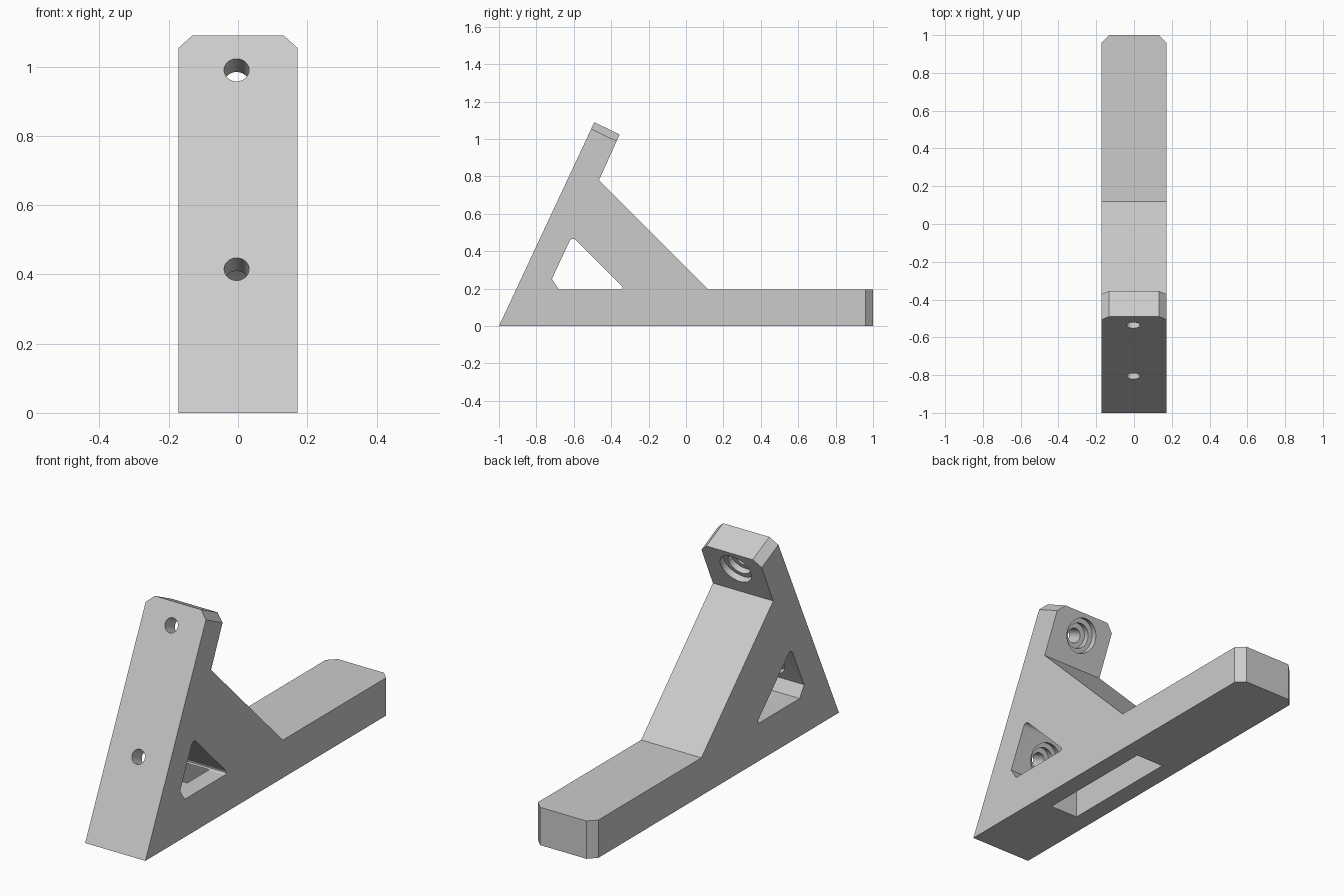
import bpy
import bmesh
import math
from mathutils import Vector

cube = bpy.data.objects.get("Cube")
if cube:
    bpy.data.objects.remove(cube, do_unlink=True)

HALF = 0.172                    # half width of the bracket
LEAN = Vector((0, 0.906, -0.424)).normalized()   # through the leaning arm, front to back
THICK = 0.15

grey = bpy.data.materials.new("plain_grey")
grey.use_nodes = True
grey.diffuse_color = (0.6, 0.6, 0.6, 1)
grey.node_tree.nodes["Principled BSDF"].inputs["Base Color"].default_value = (0.6, 0.6, 0.6, 1)


def make_object(name, bm):
    bmesh.ops.recalc_face_normals(bm, faces=bm.faces[:])
    mesh = bpy.data.meshes.new(name)
    bm.to_mesh(mesh)
    bm.free()
    mesh.materials.append(grey)
    obj = bpy.data.objects.new(name, mesh)
    bpy.context.collection.objects.link(obj)
    return obj


def prism(name, profile, half, is_bevelled, offset, segments):
    """Extrude a (y, z) profile across x, bevelling the chosen edges."""
    bm = bmesh.new()
    face = bm.faces.new([bm.verts.new((-half, y, z)) for y, z in profile])
    grown = bmesh.ops.extrude_face_region(bm, geom=[face])["geom"]
    moved = [v for v in grown if isinstance(v, bmesh.types.BMVert)]
    bmesh.ops.translate(bm, verts=moved, vec=(2 * half, 0, 0))
    bmesh.ops.recalc_face_normals(bm, faces=bm.faces[:])
    edges = [e for e in bm.edges if is_bevelled(e.verts[0].co, e.verts[1].co)]
    if edges:
        bmesh.ops.bevel(bm, geom=edges, offset=offset, segments=segments,
                        profile=0.5, affect='EDGES')
    return make_object(name, bm)


def stepped_bore(name, start, rings, sides=48):
    """Turned cutter: rings are (depth along the axis, radius)."""
    bm = bmesh.new()
    across = Vector((1, 0, 0))
    up = LEAN.cross(across)
    loops = []
    for depth, radius in rings:
        centre = start + LEAN * depth
        loops.append([bm.verts.new(centre + radius * (across * math.cos(a) + up * math.sin(a)))
                      for a in (2 * math.pi * i / sides for i in range(sides))])
    bm.faces.new(loops[0])
    bm.faces.new(loops[-1])
    for low, high in zip(loops, loops[1:]):
        for i in range(sides):
            j = (i + 1) % sides
            bm.faces.new((low[i], low[j], high[j], high[i]))
    return make_object(name, bm)


# Side profile: long foot, leaning arm and the diagonal brace; end corners chamfered
outline = [(-1, 0), (1, 0), (1, 0.195), (0.12, 0.195),
           (-0.465, 0.78), (-0.355, 1.024), (-0.49, 1.09)]


def end_edge(a, b):
    same_side = abs(a.x - b.x) < 1e-4
    return same_side and (min(a.y, b.y) > 0.99 or min(a.z, b.z) > 1.0)


bracket = prism("angled_bracket", outline, HALF, end_edge, 0.04, 1)

# Triangular window with rounded top and rear corners
window = [(-0.68, 0.195), (-0.325, 0.195), (-0.61, 0.48), (-0.717, 0.252)]


def window_corner(a, b):
    runs_across = abs(a.x - b.x) > 0.1
    return runs_across and (a.z > 0.4 or a.y > -0.4)


cutters = [prism("window_cutter", window, HALF + 0.1, window_corner, 0.03, 6)]

# Slot up through the foot, opening into the window
slot = [(-0.525, -0.1), (0.118, -0.1), (0.118, 0.196), (-0.525, 0.196)]
cutters.append(prism("slot_cutter", slot, 0.078, lambda a, b: False, 0, 1))

# Stepped screw holes through the leaning arm
steps = [(-0.05, 0.036), (0.09, 0.036), (0.09, 0.062), (0.12, 0.062),
         (0.12, 0.086), (THICK + 0.012, 0.086)]
for label, height in (("lower", 0.415), ("upper", 0.99)):
    start = Vector((-0.004, -1 + height * 0.468, height))
    cutters.append(stepped_bore(label + "_screw_hole_cutter", start, steps))

# Cut everything out of the bracket
bpy.context.view_layer.objects.active = bracket
for cutter in cutters:
    cutter.hide_render = True
    mod = bracket.modifiers.new(cutter.name, 'BOOLEAN')
    mod.operation = 'DIFFERENCE'
    mod.solver = 'EXACT'
    mod.object = cutter
    bpy.ops.object.modifier_apply(modifier=mod.name)
for cutter in cutters:
    bpy.data.objects.remove(cutter, do_unlink=True)

bpy.ops.object.select_all(action='DESELECT')
bracket.select_set(True)
bpy.ops.object.shade_smooth_by_angle(angle=math.radians(30))
